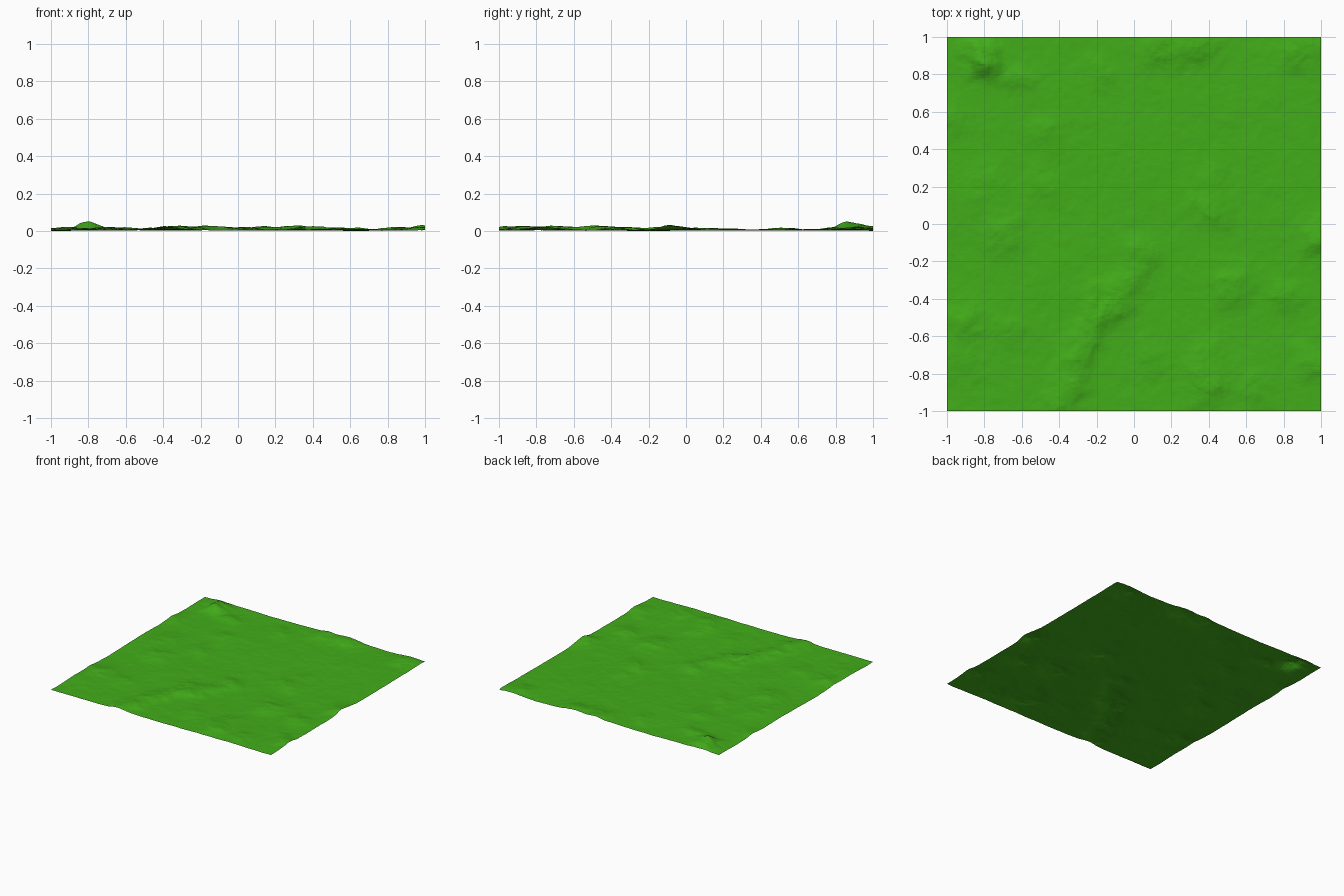
import bpy, bmesh
from math import exp
from mathutils import Vector, noise

GRASS = (0.055, 0.42, 0.01, 1)

# Rocky outcrops: x, y, height, radius
OUTCROPS = [
    (-0.81, 0.87, 0.046, 0.09), (-0.60, 0.77, 0.013, 0.08),
    (0.12, 0.95, 0.022, 0.10), (0.33, 0.96, 0.026, 0.10), (0.90, 0.94, 0.020, 0.11),
    (-0.18, 0.83, 0.012, 0.09), (-0.97, 0.55, 0.012, 0.08), (-0.45, 0.50, 0.010, 0.09),
    (-0.47, 0.20, 0.012, 0.09), (-0.72, -0.03, 0.018, 0.10), (-0.80, 0.20, 0.009, 0.10),
    (0.41, 0.08, 0.018, 0.09), (0.40, 0.24, 0.008, 0.08), (0.98, -0.06, 0.027, 0.09),
    (0.52, -0.33, 0.018, 0.10), (0.80, -0.38, 0.014, 0.09),
    (-0.92, -0.52, 0.019, 0.10), (-0.67, -0.55, 0.011, 0.08), (-0.90, -0.75, 0.009, 0.12),
    (0.38, -0.86, 0.021, 0.10), (0.40, -0.69, 0.010, 0.08), (0.64, -0.86, 0.013, 0.09),
    (0.98, -0.76, 0.018, 0.10), (0.10, -0.72, 0.009, 0.10),
]
# Main ridge running from the front edge to the middle
RIDGE = [(-0.42, -0.98), (-0.36, -0.86), (-0.32, -0.73), (-0.25, -0.62),
         (-0.21, -0.50), (-0.18, -0.41), (-0.07, -0.40), (-0.01, -0.28), (0.04, -0.14)]
OUTCROPS += [(x, y, 0.017, 0.085) for x, y in RIDGE]


def height(x, y):
    # warp the position so the outcrops get ragged outlines
    p = Vector((x, y, 0.37))
    wx = x + 0.05 * noise.noise(p * 5) + 0.02 * noise.noise(p * 14)
    wy = y + 0.05 * noise.noise(p * 5 + Vector((9, 3, 1))) + 0.02 * noise.noise(p * 14 + Vector((4, 8, 2)))
    rock = sum(h * exp(-((wx - a) ** 2 + (wy - b) ** 2) / (r * r)) for a, b, h, r in OUTCROPS)
    broad = 0.006 * noise.noise(p * 2.2)
    rough = noise.fractal(p * 9, 0.85, 2.1, 5)
    return 0.013 + broad + rock * 0.9 + rough * (0.0022 + 0.16 * rock)


# Terrain sheet
bm = bmesh.new()
bmesh.ops.create_grid(bm, x_segments=220, y_segments=220, size=1)
for v in bm.verts:
    v.co.z = height(v.co.x, v.co.y)
low = min(v.co.z for v in bm.verts)
for v in bm.verts:
    v.co.z -= low
mesh = bpy.data.meshes.new("terrain")
bm.to_mesh(mesh)
bm.free()
terrain = bpy.data.objects.new("terrain", mesh)
bpy.context.collection.objects.link(terrain)

mat = bpy.data.materials.new("grass")
mat.diffuse_color = GRASS
mesh.materials.append(mat)
